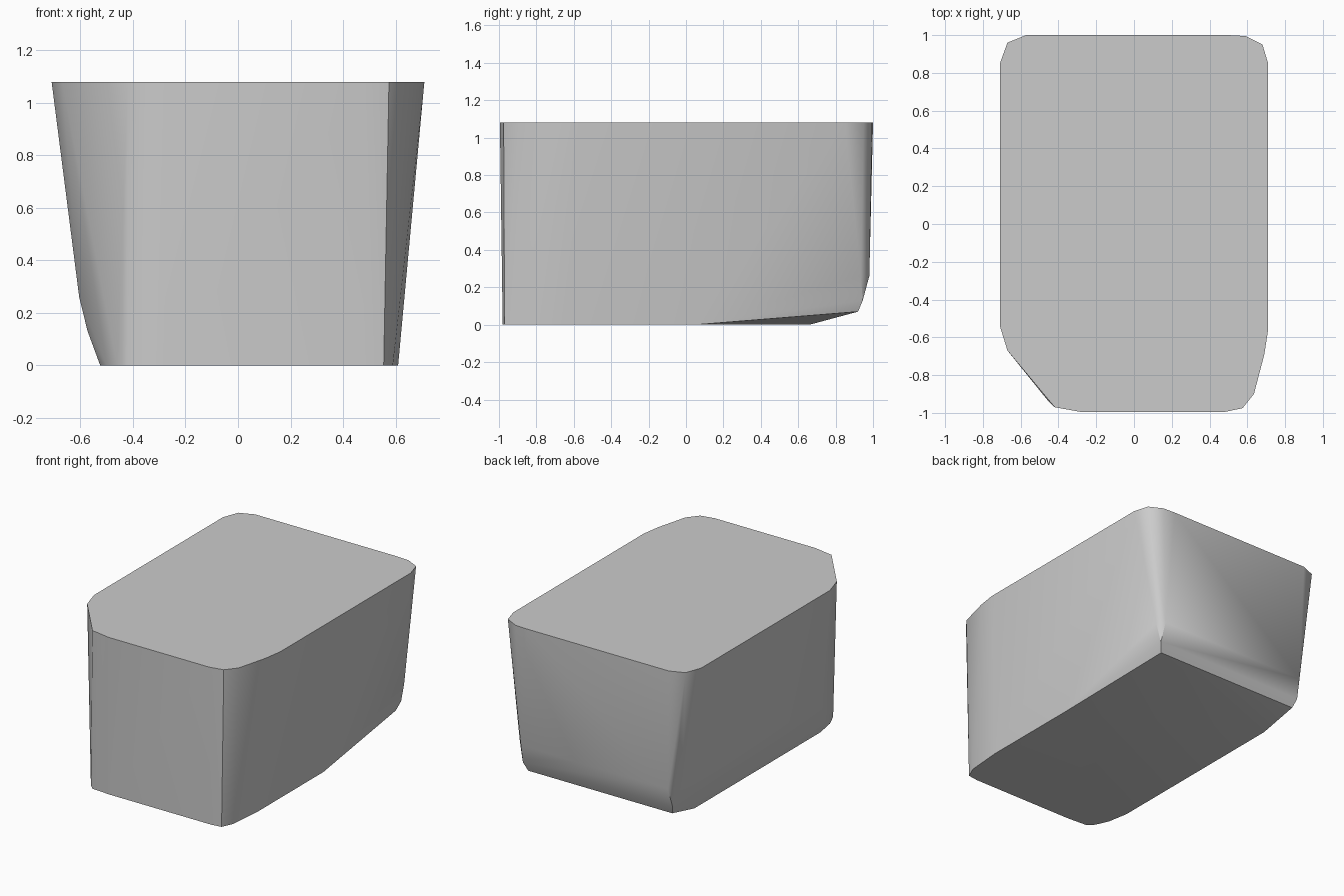
import bpy, bmesh, math

cube = bpy.data.objects.get("Cube")
if cube:
    bpy.data.objects.remove(cube, do_unlink=True)

grey = bpy.data.materials.new("plain_grey")
grey.use_nodes = True
colour = (0.6, 0.6, 0.6, 1)
grey.diffuse_color = colour
grey.node_tree.nodes["Principled BSDF"].inputs["Base Color"].default_value = colour

# Outlines by height: flat base, raised back edge, rounded heel, wide rim
outlines = {
    0: [(.48, -.98), (.555, -.97), (.59, -.89), (.61, -.65), (.61, .05),
        (-.525, .66), (-.525, -.7), (-.5, -.84), (-.46, -.93), (-.42, -.97), (-.28, -.98)],
    .07: [(.547, .92), (-.54, .92)],
    .13: [(.57, .945), (-.56, .945), (-.573, .7), (-.573, -.65)],
    .26: [(.6, .935), (.56, .98), (-.55, .98), (-.6, .9), (-.605, -.6)],
    1.08: [(.5, 1), (.59, .995), (.68, .95), (.71, .85), (.71, -.56), (.69, -.69),
           (.635, -.9), (.575, -.975), (.48, -.995), (-.28, -.995), (-.42, -.97),
           (-.67, -.67), (-.71, -.54), (-.71, .85), (-.67, .96), (-.57, 1)],
}

# Tapered block wrapped around the outlines
bm = bmesh.new()
for z, outline in outlines.items():
    for x, y in outline:
        bm.verts.new((x, y, z))
hull = bmesh.ops.convex_hull(bm, input=bm.verts)
loose = [v for v in bm.verts if not v.link_faces]
bmesh.ops.delete(bm, geom=loose, context="VERTS")
bmesh.ops.dissolve_limit(bm, angle_limit=math.radians(.5), verts=bm.verts, edges=bm.edges)
bmesh.ops.recalc_face_normals(bm, faces=bm.faces)
mesh = bpy.data.meshes.new("tapered_block")
bm.to_mesh(mesh)
bm.free()
mesh.materials.append(grey)
block = bpy.data.objects.new("tapered_block", mesh)
bpy.context.collection.objects.link(block)

# Soft corners, crisp rim and base
bpy.context.view_layer.objects.active = block
block.select_set(True)
bpy.ops.object.shade_smooth_by_angle(angle=math.radians(35))
